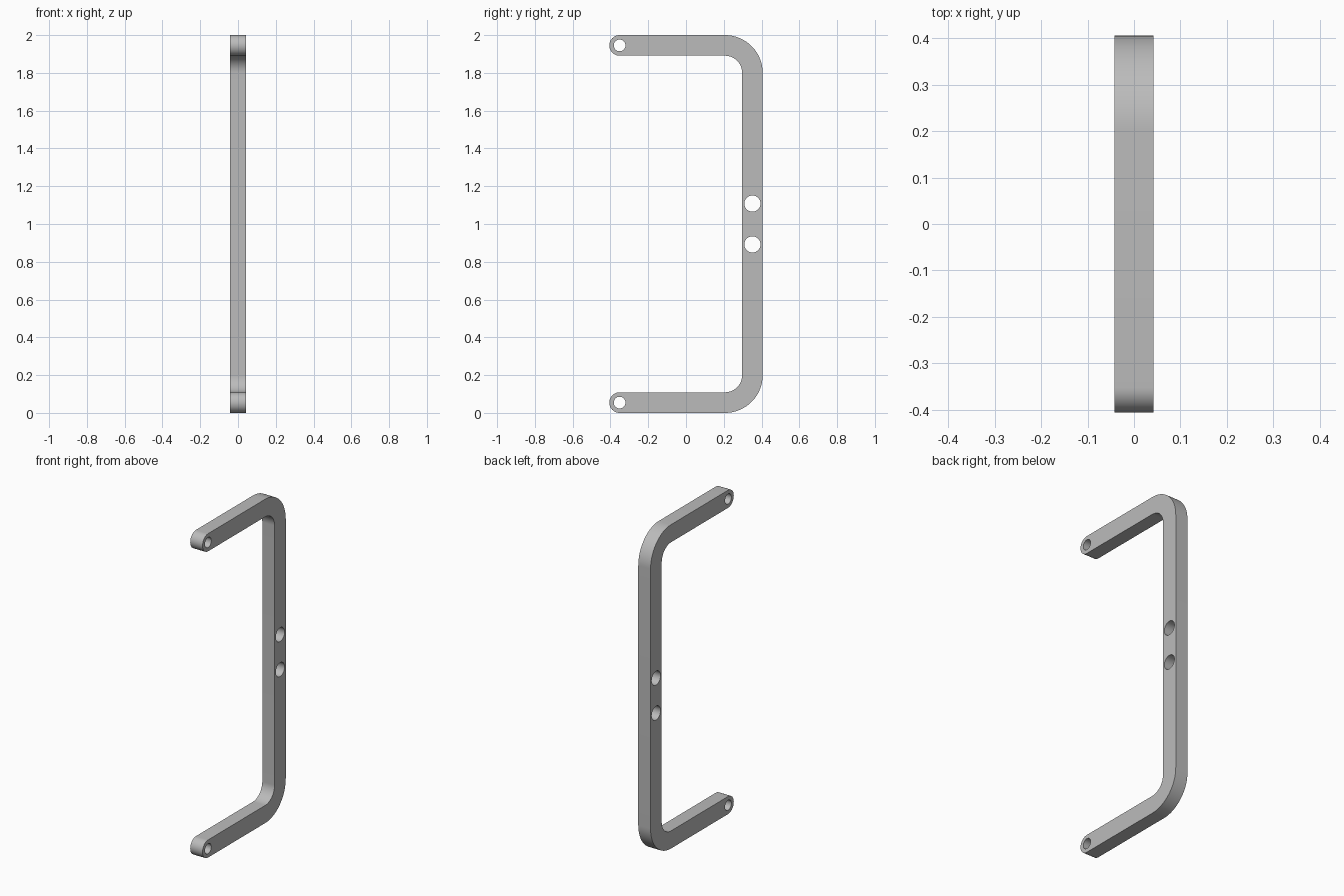
import bpy
import bmesh
from math import sin, cos, radians
from mathutils import Matrix

default = bpy.data.objects.get("Cube")
if default:
    bpy.data.objects.remove(default, do_unlink=True)

DEPTH = 0.406        # half extent in y
HEIGHT = 2.0
BAR = 0.109          # bar width in the side profile
HALF_THICK = 0.042   # half thickness in x
OUTER = 0.2          # outer bend radius
INNER = OUTER - BAR
TIP = BAR / 2        # rounded arm end
MID = HEIGHT / 2


def arc(cy, cz, r, a0, a1, steps):
    """Points (y, z) along an arc between two angles in degrees."""
    angles = [radians(a0 + (a1 - a0) * i / steps) for i in range(steps + 1)]
    return [(cy + r * cos(a), cz + r * sin(a)) for a in angles]


def add_loop(curve, points):
    spline = curve.splines.new('POLY')
    spline.points.add(len(points) - 1)
    for p, (y, z) in zip(spline.points, points):
        p.co = (y, z, 0, 1)
    spline.use_cyclic_u = True


# Upper half of the outline, from the back bar round to the inside corner
bend_y, bend_z = DEPTH - OUTER, HEIGHT - OUTER
tip_y, tip_z = -DEPTH + TIP, HEIGHT - TIP
upper = (arc(bend_y, bend_z, OUTER, 0, 90, 24)
         + arc(tip_y, tip_z, TIP, 90, 270, 24)
         + arc(bend_y, bend_z, INNER, 90, 0, 24))
lower = [(y, HEIGHT - z) for y, z in reversed(upper)]

curve = bpy.data.curves.new("bracket_handle", 'CURVE')
curve.dimensions = '2D'
curve.fill_mode = 'BOTH'
curve.extrude = HALF_THICK
add_loop(curve, upper + lower)

# Pivot holes in the arm ends and mounting holes in the back bar
for side in (-1, 1):
    for cy, offset, r in ((tip_y, MID - TIP, 0.031), (DEPTH - TIP, 0.108, 0.043)):
        add_loop(curve, arc(cy, MID + side * offset, r, 0, 360, 32)[:-1])

handle = bpy.data.objects.new("bracket_handle", curve)
bpy.context.collection.objects.link(handle)
bpy.ops.object.select_all(action='DESELECT')
handle.select_set(True)
bpy.context.view_layer.objects.active = handle
bpy.ops.object.convert(target='MESH')
handle = bpy.context.view_layer.objects.active

# Stand the profile up in the y-z plane and weld the shell
bm = bmesh.new()
bm.from_mesh(handle.data)
bm.transform(Matrix(((0, 0, 1, 0), (1, 0, 0, 0), (0, 1, 0, 0), (0, 0, 0, 1))))
bmesh.ops.remove_doubles(bm, verts=bm.verts, dist=0.0001)
bmesh.ops.recalc_face_normals(bm, faces=bm.faces)
bm.to_mesh(handle.data)
bm.free()

# Plain grey metal
grey = bpy.data.materials.new("plain_grey")
grey.use_nodes = True
colour = (0.5, 0.5, 0.5, 1)
grey.diffuse_color = colour
grey.node_tree.nodes["Principled BSDF"].inputs["Base Color"].default_value = colour
handle.data.materials.clear()
handle.data.materials.append(grey)
for poly in handle.data.polygons:
    poly.material_index = 0
bpy.ops.object.shade_smooth_by_angle(angle=radians(30))
